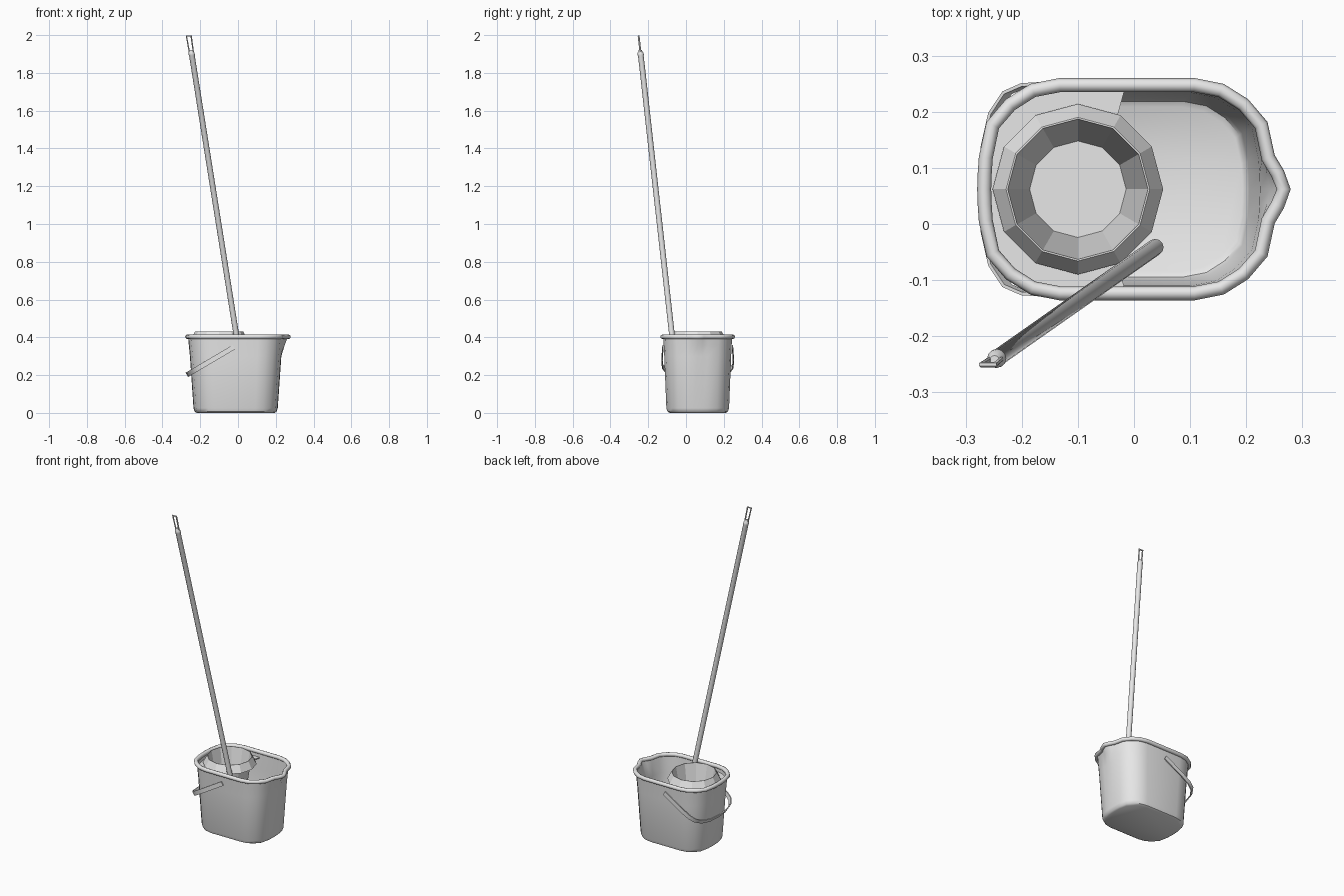
import bpy, math
from math import cos, sin, pi, radians

if "Cube" in bpy.data.objects:
    bpy.data.objects.remove(bpy.data.objects["Cube"])

GREY = (0.8, 0.8, 0.8, 1)
plastic = bpy.data.materials.new("light_grey")
plastic.use_nodes = True
plastic.diffuse_color = GREY
plastic.node_tree.nodes["Principled BSDF"].inputs["Base Color"].default_value = GREY

CX, CY = -0.0125, 0.062          # bucket centre
BX, BY = -0.1, 0.062             # wringer centre
QUARTER = [(.264, .06), (.251, .122), (.218, .161), (.176, .188), (.126, .198)]


def finish(ob, smooth=None, thickness=0, offset=-1):
    """Assign material, optional wall thickness and smooth shading."""
    ob.data.materials.append(plastic)
    bpy.ops.object.select_all(action='DESELECT')
    ob.select_set(True)
    bpy.context.view_layer.objects.active = ob
    if thickness:
        m = ob.modifiers.new("thickness", 'SOLIDIFY')
        m.thickness, m.offset = thickness, offset
        bpy.ops.object.modifier_apply(modifier=m.name)
    if smooth:
        bpy.ops.object.shade_smooth_by_angle(angle=radians(smooth))
    return ob


def mesh(name, verts, faces):
    me = bpy.data.meshes.new(name)
    me.from_pydata(verts, [], faces)
    me.update()
    ob = bpy.data.objects.new(name, me)
    bpy.context.collection.objects.link(ob)
    return ob


def loft(name, rings, cap_top=True):
    """Skin counter-clockwise rings from first to last."""
    n = len(rings[0])
    verts = [p for r in rings for p in r]
    faces = [(k*n + i, k*n + (i+1) % n, (k+1)*n + (i+1) % n, (k+1)*n + i)
             for k in range(len(rings) - 1) for i in range(n)]
    faces.append(tuple(reversed(range(n))))
    if cap_top:
        faces.append(tuple(range(len(verts) - n, len(verts))))
    return mesh(name, verts, faces)


def tube(name, pts, radius, resolution):
    """Closed round or square tube along points."""
    cu = bpy.data.curves.new(name, 'CURVE')
    cu.dimensions = '3D'
    cu.bevel_depth, cu.bevel_resolution = radius, resolution
    sp = cu.splines.new('POLY')
    sp.points.add(len(pts) - 1)
    for p, co in zip(sp.points, pts):
        p.co = (*co, 1)
    sp.use_cyclic_u = True
    ob = bpy.data.objects.new(name, cu)
    bpy.context.collection.objects.link(ob)
    bpy.ops.object.select_all(action='DESELECT')
    ob.select_set(True)
    bpy.context.view_layer.objects.active = ob
    bpy.ops.object.convert(target='MESH')
    return bpy.context.view_layer.objects.active


def outline(z, dx, dy, spout=0):
    """Rounded rectangle inset by dx, dy with a pouring lip at +x."""
    right = [(.266 + spout * .6, .03)] + QUARTER
    left = [(-x, y) for x, y in reversed([(.266, .03)] + QUARTER)]
    half = right + left
    pts = [(.267 + spout, 0)] + half + [(-.267, 0)] + [(x, -y) for x, y in reversed(half)]
    sx, sy = 1 - dx / .267, 1 - dy / .198
    return [(CX + x * sx, CY + y * sy, z) for x, y in pts]


def circle(x, y, z, r, n=12):
    return [(x + r * cos(2*pi*i/n), y + r * sin(2*pi*i/n), z) for i in range(n)]


# Bucket body and rolled rim
bucket = loft("bucket", [outline(0, .06, .05), outline(.007, .05, .038),
                         outline(.025, .044, .032), outline(.3, .025, .021),
                         outline(.36, .019, .018, .013), outline(.403, .015, .016, .026)],
              cap_top=False)
finish(bucket, 40, .005)
finish(tube("bucket_rim", outline(.403, .0125, .0125, .026), .0125, 2), 60)

# Wringer basket with sloping collar
profile = [(.09, .2), (.118, .385), (.152, .385), (.128, .43), (.125, .43), (.086, .22)]
finish(loft("wringer_basket", [circle(BX, BY, z, r) for r, z in profile]))

# Tray that carries the wringer, cut round the basket
EDGE = -0.017
outer = [p for p in outline(.375, .022, .022) if p[0] < EDGE]
half_depth = .198 - .022
arc = [(BX + .132 * cos(a), BY + .132 * sin(a), .375)
       for a in (radians(300 - 20 * i) for i in range(13))]
tray = [(EDGE, CY + half_depth, .375)] + outer + [(EDGE, CY - half_depth, .375)] + arc
finish(mesh("wringer_tray", tray, [tuple(range(len(tray)))]), None, .006)

# Carrying handle: flat band hanging round the right end
half = [(0, .184), (.25, .187), (.5, .189), (.7, .186), (.83, .172), (.93, .135), (.985, .075)]
path = half + [(1, 0)] + [(s, -y) for s, y in reversed(half)]
NX, NZ, W = -.517, .856, .013
verts = []
for s, y in path:
    x, z = -.022 - .246 * s, .348 - .145 * s
    verts += [(x + k * W * NX, CY + y, z + k * W * NZ) for k in (-1, 1)]
faces = [(2*i, 2*i + 2, 2*i + 3, 2*i + 1) for i in range(len(path) - 1)]
finish(mesh("bucket_handle", verts, faces), 40, .006, 0)


# Leaning mop pole with tapered end
def axis(z):
    return -.01 - .159 * (z - .42), -.075 - .1115 * (z - .42)


pole = [(.12, .015), (1.89, .015), (1.895, .017), (1.905, .016), (1.92, .008)]
finish(loft("mop_pole", [circle(*axis(z), z, r) for z, r in pole]), 40)

# Hanging loop at the pole tip
loop = []
for z, w in ((1.9, .0105), (1.995, .0125)):
    x, y = axis(z)
    side = 1 if z < 1.95 else -1
    loop += [(x + side * w, y, z), (x - side * w, y, z)]
finish(tube("hanging_loop", loop, .005, 1), 40)
